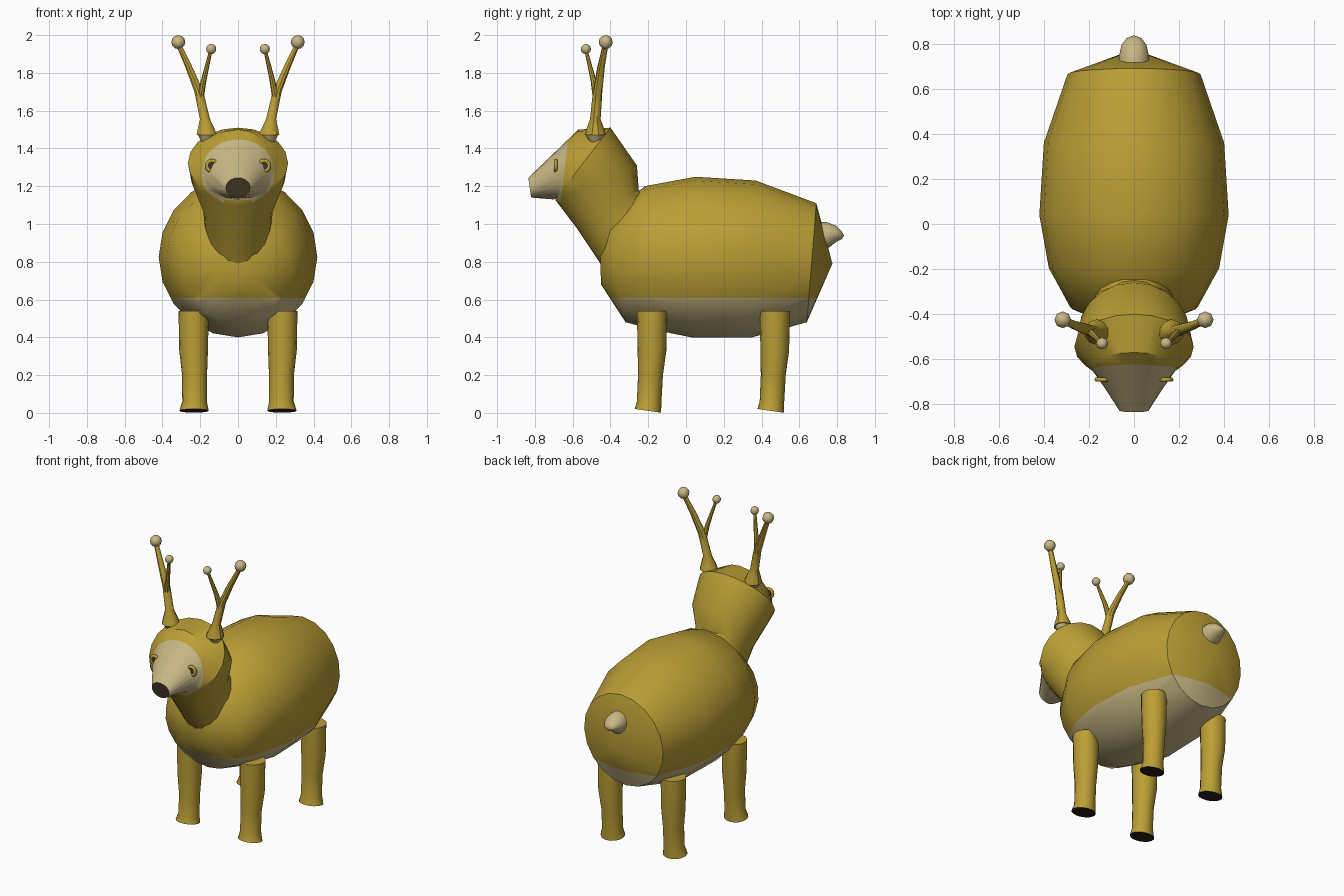
import bpy, bmesh, math
from mathutils import Vector as V

if "Cube" in bpy.data.objects:
    bpy.data.objects.remove(bpy.data.objects["Cube"])


def material(name, rgb):
    m = bpy.data.materials.new(name)
    m.diffuse_color = (*rgb, 1)
    m.use_nodes = True
    m.node_tree.nodes["Principled BSDF"].inputs["Base Color"].default_value = m.diffuse_color
    return m


GOLD = material("golden fur", (0.50, 0.345, 0.036))
CREAM = material("cream", (0.58, 0.48, 0.235))
NOSE = material("nose brown", (0.055, 0.038, 0.02))
SOLE = material("dark sole", (0.02, 0.012, 0.01))


def loft(name, rings, mats, n=20, cut=None, rule=None, angle=35):
    """Skin elliptical rings (centre, half axis u, half axis v); cap both ends."""
    bm = bmesh.new()
    loops = []
    for c, u, v in rings:
        loops.append([bm.verts.new(V(c) + V(u) * math.sin(a) + V(v) * math.cos(a))
                      for a in (2 * math.pi * i / n for i in range(n))])
    for a, b in zip(loops, loops[1:]):
        for i in range(n):
            j = (i + 1) % n
            bm.faces.new((a[i], a[j], b[j], b[i]))
    bm.faces.new(loops[0][::-1])
    bm.faces.new(loops[-1])
    bmesh.ops.remove_doubles(bm, verts=bm.verts, dist=0.0005)
    if cut:
        bmesh.ops.bisect_plane(bm, geom=bm.verts[:] + bm.edges[:] + bm.faces[:],
                               plane_co=cut[0], plane_no=cut[1])
    bmesh.ops.recalc_face_normals(bm, faces=bm.faces)
    me = bpy.data.meshes.new(name)
    for m in mats:
        me.materials.append(m)
    if rule:
        for f in bm.faces:
            f.material_index = rule(f.calc_center_median(), f.normal)
    bm.to_mesh(me)
    bm.free()
    ob = bpy.data.objects.new(name, me)
    bpy.context.collection.objects.link(ob)
    smooth(ob, angle)


def smooth(ob, angle):
    bpy.ops.object.select_all(action='DESELECT')
    ob.select_set(True)
    bpy.context.view_layer.objects.active = ob
    bpy.ops.object.shade_smooth_by_angle(angle=math.radians(angle))


def name_primitive(name, mat):
    ob = bpy.context.object
    ob.name = name
    ob.data.materials.append(mat)
    smooth(ob, 70)


def side_rings(rows):
    """Rings seen from the side: top y, top z, bottom y, bottom z, half width."""
    return [((0, (ty + by) / 2, (tz + bz) / 2), (w, 0, 0),
             (0, (ty - by) / 2, (tz - bz) / 2)) for ty, tz, by, bz, w in rows]


def flat_rings(rows):
    """Level rings: x, y, z, radius."""
    return [((x, y, z), (r, 0, 0), (0, r, 0)) for x, y, z, r in rows]


def ball(name, loc, r):
    bpy.ops.mesh.primitive_uv_sphere_add(segments=8, ring_count=6, radius=r, location=loc)
    name_primitive(name, CREAM)


# body barrel with cream belly
loft("body", side_rings([
    (-0.455, 0.86, -0.45, 0.68, 0.10), (-0.41, 1.02, -0.32, 0.48, 0.285),
    (-0.22, 1.20, -0.17, 0.44, 0.378), (0.05, 1.25, 0.03, 0.40, 0.42),
    (0.37, 1.23, 0.35, 0.40, 0.40), (0.69, 1.11, 0.64, 0.48, 0.295),
    (0.775, 0.79, 0.775, 0.79, 0)]), [GOLD, CREAM],
    cut=((0, 0, 0.608), (0, 0, 1)), rule=lambda c, n: int(c.z < 0.608), angle=47)

# neck bending forward into head, cream face and dark nose
fo, fn = V((0, -0.632, 1.38)), V((0, 1, -0.12))


def face_rule(c, n):
    if n.y < -0.9 and c.y < -0.82:
        return 2
    return int((c - fo).dot(fn) < 0 and c.z > 1.12)


loft("neck_and_head", side_rings([
    (-0.15, 1.08, -0.44, 0.77, 0.17), (-0.25, 1.18, -0.58, 0.98, 0.185),
    (-0.26, 1.31, -0.69, 1.125, 0.245), (-0.40, 1.51, -0.69, 1.135, 0.265),
    (-0.57, 1.50, -0.70, 1.13, 0.19), (-0.835, 1.245, -0.82, 1.14, 0.065)]),
    [GOLD, CREAM, NOSE], cut=(fo, fn), rule=face_rule)

# tail stub
loft("tail", side_rings([
    (0.70, 1.01, 0.71, 0.865, 0.068), (0.745, 1.01, 0.75, 0.87, 0.066),
    (0.795, 0.99, 0.795, 0.905, 0.055), (0.825, 0.96, 0.825, 0.92, 0.032),
    (0.837, 0.938, 0.837, 0.938, 0)]), [CREAM], n=12, angle=50)

for s, side in ((1, "right"), (-1, "left")):
    # legs with dark tilted soles
    for label, y in (("front", -0.18), ("rear", 0.47)):
        rings = flat_rings([(s * 0.235, y, 0.54, 0.08), (s * 0.235, y, 0.33, 0.076),
                            (s * 0.23, y - 0.008, 0.2, 0.066),
                            (s * 0.23, y - 0.015, 0.06, 0.065)])
        rings.append(((s * 0.233, y - 0.022, 0.011), (0.078, 0, 0), (0, 0.07, -0.01)))
        loft(f"{label}_{side}_leg", rings, [GOLD, SOLE], n=16,
             rule=lambda c, n: int(n.z < -0.8))

    # antler: cream root, flared base, beam, inner tine and ball tips
    loft(f"{side}_antler_root", flat_rings([(s * 0.165, -0.48, 1.435, 0.03),
         (s * 0.165, -0.48, 1.472, 0.05)]), [CREAM], n=10)
    loft(f"{side}_antler_beam", flat_rings([
        (s * 0.165, -0.48, 1.47, 0.057), (s * 0.168, -0.48, 1.50, 0.048),
        (s * 0.175, -0.48, 1.555, 0.028), (s * 0.207, -0.468, 1.70, 0.025),
        (s * 0.26, -0.45, 1.83, 0.02), (s * 0.312, -0.427, 1.945, 0.015)]), [GOLD], n=10)
    loft(f"{side}_antler_tine", flat_rings([
        (s * 0.20, -0.475, 1.66, 0.018), (s * 0.182, -0.49, 1.76, 0.015),
        (s * 0.145, -0.528, 1.915, 0.009)]), [GOLD], n=8)
    ball(f"{side}_beam_tip", (s * 0.316, -0.425, 1.963), 0.037)
    ball(f"{side}_tine_tip", (s * 0.142, -0.53, 1.926), 0.027)

    # eye: golden lid ring around a dark pupil
    bpy.ops.mesh.primitive_torus_add(location=(s * 0.138, -0.69, 1.308), major_radius=0.027,
                                     minor_radius=0.011, major_segments=14, minor_segments=6,
                                     rotation=(math.pi / 2, 0, 0))
    name_primitive(f"{side}_eye_lid", GOLD)
    loft(f"{side}_eye", [((s * 0.138, -0.697, 1.308), (0.022, 0, 0), (0, 0, 0.024)),
                         ((s * 0.138, -0.688, 1.308), (0.022, 0, 0), (0, 0, 0.024))],
         [NOSE], n=12)
